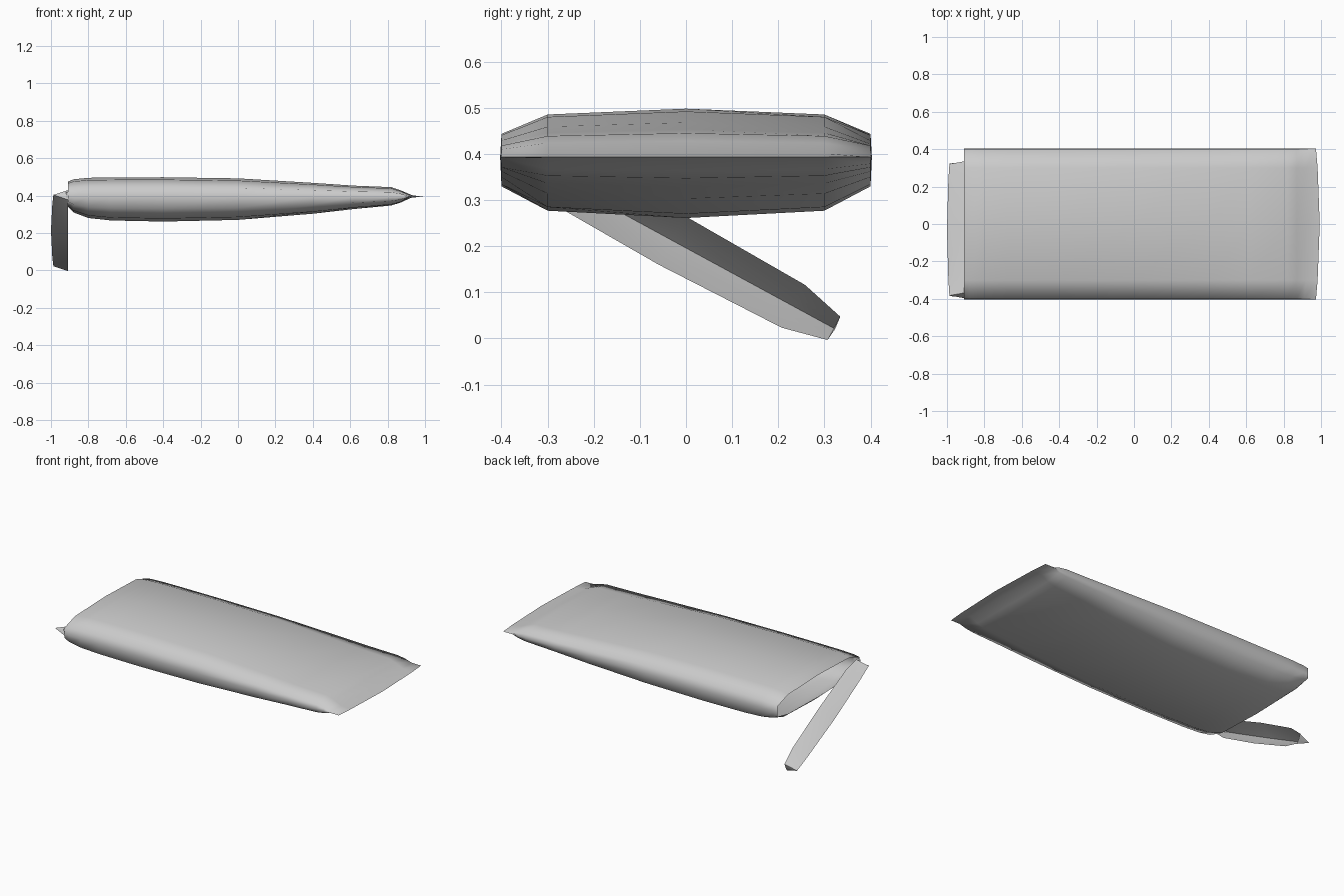
import bpy, bmesh, math
from mathutils import Matrix, Vector

old = bpy.data.objects.get("Cube")
if old:
    bpy.data.objects.remove(old, do_unlink=True)

foil = bpy.data.materials.new("pale_grey_foil")
foil.use_nodes = True
foil.diffuse_color = (0.6, 0.6, 0.6, 1)
foil.node_tree.nodes["Principled BSDF"].inputs["Base Color"].default_value = foil.diffuse_color

# Half cross-section of the flattened tube: (y, share of the full height)
HALF = [(-0.403, 0), (-0.4, 0.48), (-0.3, 0.88), (0, 1), (0.3, 0.88), (0.4, 0.48), (0.403, 0)]
LOOP = [(y, s, 1) for y, s in HALF] + [(y, s, -1) for y, s in HALF[-2:0:-1]]


def loft(name, stations, bow):
    """Skin a tube through (x, middle z, rise, drop); bow shapes the crimped rim."""
    bm = bmesh.new()
    rings = []
    for x, mid, rise, drop in stations:
        ring = []
        for y, share, side in LOOP:
            shift = bow(x) * (abs(y) / 0.4) ** 2
            height = share * (rise if side > 0 else -drop)
            ring.append(bm.verts.new((x + shift, y, mid + height)))
        rings.append(ring)
    n = len(LOOP)
    for a, b in zip(rings, rings[1:]):
        for i in range(n):
            j = (i + 1) % n
            bm.faces.new((a[i], a[j], b[j], b[i]))
    # Flattened rims weld into a single crimp line
    bmesh.ops.remove_doubles(bm, verts=bm.verts, dist=0.0005)
    bmesh.ops.recalc_face_normals(bm, faces=bm.faces)
    # Open tubes are oriented by their top faces
    top = max(bm.faces, key=lambda f: f.calc_center_median().z)
    if top.normal.z < 0:
        bmesh.ops.reverse_faces(bm, faces=bm.faces)
    mesh = bpy.data.meshes.new(name)
    bm.to_mesh(mesh)
    bm.free()
    mesh.materials.append(foil)
    obj = bpy.data.objects.new(name, mesh)
    bpy.context.collection.objects.link(obj)
    return obj


def shade(obj, degrees):
    bpy.ops.object.select_all(action="DESELECT")
    obj.select_set(True)
    bpy.context.view_layer.objects.active = obj
    bpy.ops.object.shade_smooth_by_angle(angle=math.radians(degrees))


# Packet body, open at the torn end and crimped flat at the other
profile = [(-0.91, 0.475, 0.34), (-0.88, 0.487, 0.31), (-0.8, 0.495, 0.28), (-0.68, 0.497, 0.267),
           (-0.4, 0.498, 0.261), (0, 0.492, 0.27), (0.4, 0.468, 0.303), (0.62, 0.453, 0.328),
           (0.82, 0.445, 0.347), (0.87, 0.428, 0.363), (0.93, 0.402, 0.39), (0.993, 0.393, 0.393)]
MID = 0.393
body = loft("packet_body", [(x, MID, t - MID, MID - b) for x, t, b in profile],
            lambda x: -0.02 if x > 0.9 else 0)
shade(body, 89)

# Torn end strip: a shallow wedge hanging diagonally from one corner
strip = loft("torn_strip", [(-0.91, 0, 0.06, 0.06), (-0.965, 0, 0.027, 0.027), (-1.0, 0, 0, 0)],
             lambda x: 0.013 if x < -0.95 else 0)
swing = (Matrix.Translation(Vector((0, -0.385, 0.405)))
         @ Matrix.Rotation(math.radians(-28.5), 4, "X")
         @ Matrix.Translation(Vector((0, 0.403, 0))))
strip.data.transform(swing)
shade(strip, 60)

# Small web of foil still joining the strip to the body
bm = bmesh.new()
corners = [(-0.87, -0.4, 0.42), (-0.92, -0.396, 0.42), (-0.92, -0.392, 0.385), (-0.87, -0.4, 0.37)]
bm.faces.new([bm.verts.new(c) for c in corners])
mesh = bpy.data.meshes.new("hinge_web")
bm.to_mesh(mesh)
bm.free()
mesh.materials.append(foil)
bpy.context.collection.objects.link(bpy.data.objects.new("hinge_web", mesh))
